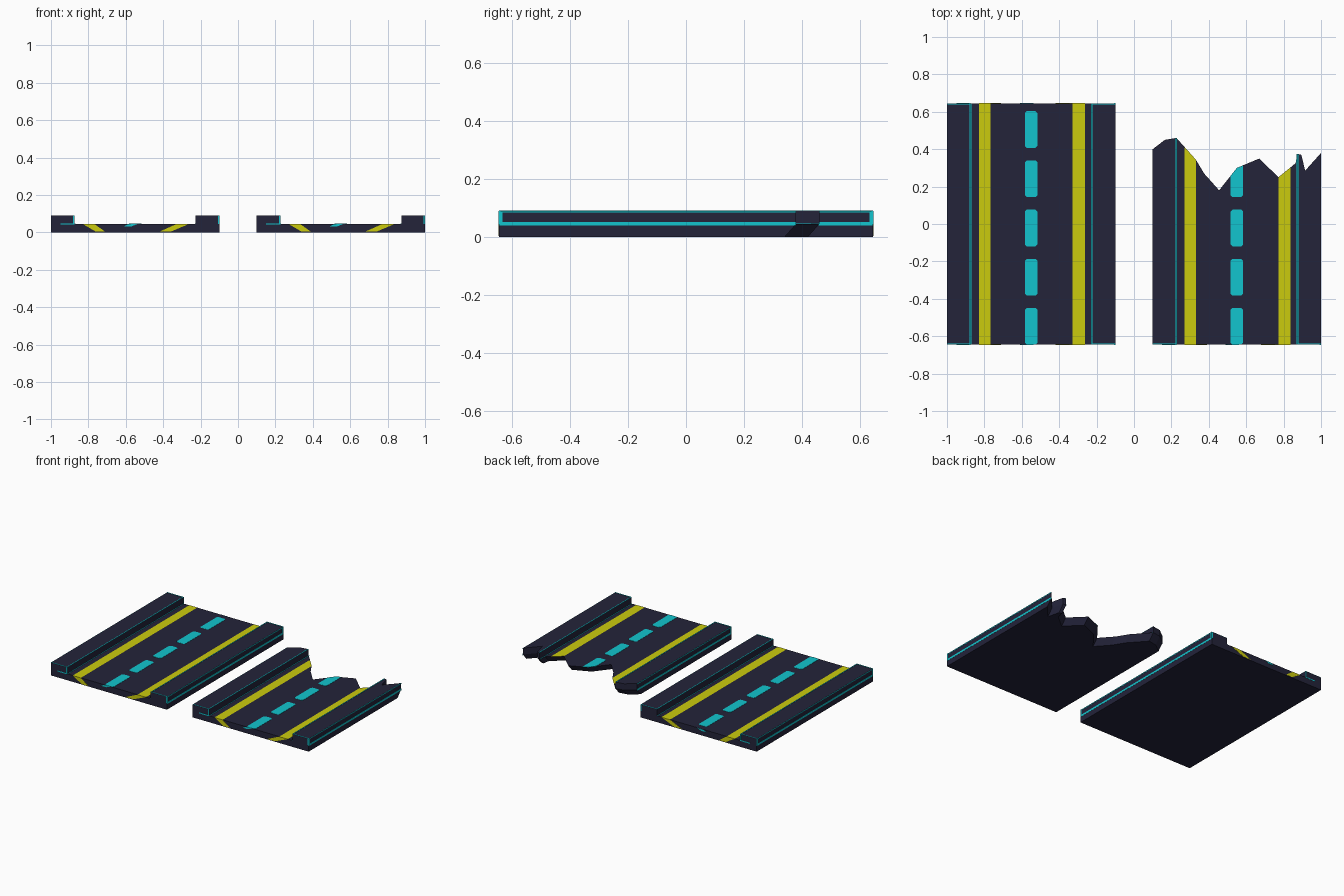
import bpy, bmesh

if "Cube" in bpy.data.objects:
    bpy.data.objects.remove(bpy.data.objects["Cube"])

Y0, DECK, TOP, EPS = -0.645, 0.045, 0.09, 0.0015
HALF, CURB = 0.45, 0.323


def material(name, rgb):
    m = bpy.data.materials.new(name)
    m.diffuse_color = (*rgb, 1)
    m.use_nodes = True
    m.node_tree.nodes["Principled BSDF"].inputs["Base Color"].default_value = m.diffuse_color
    return m


DARK = material("dark_navy", (0.017, 0.017, 0.042))
YELLOW = material("yellow_paint", (0.60, 0.60, 0.004))
CYAN = material("cyan_paint", (0.006, 0.56, 0.62))


def finish(bm, name, mats):
    bmesh.ops.remove_doubles(bm, verts=bm.verts, dist=1e-5)
    bmesh.ops.recalc_face_normals(bm, faces=bm.faces)
    me = bpy.data.meshes.new(name)
    bm.to_mesh(me)
    bm.free()
    for m in mats:
        me.materials.append(m)
    ob = bpy.data.objects.new(name, me)
    bpy.context.collection.objects.link(ob)


def quad(bm, pts, mat=0):
    f = bm.faces.new([bm.verts.new(p) for p in pts])
    f.material_index = mat


def plate(bm, pts, push):
    """Thin plate: polygon extruded by a small vector."""
    f = bm.faces.new([bm.verts.new(p) for p in pts])
    r = bmesh.ops.extrude_face_region(bm, geom=[f], use_keep_orig=True)
    bmesh.ops.translate(bm, vec=push, verts=[v for v in r["geom"] if isinstance(v, bmesh.types.BMVert)])


def bar(bm, x0, x1, y0, y1, z0, z1):
    plate(bm, [(x0, y0, z0), (x1, y0, z0), (x1, y1, z0), (x0, y1, z0)], (0, 0, z1 - z0))


def build_road(name, cx, back, undercut):
    """back: (x, y) points of the far end, x relative to the road centre."""
    def edge(x):
        for (xa, ya), (xb, yb) in zip(back, back[1:]):
            if xa <= x <= xb:
                return ya + (yb - ya) * (x - xa) / (xb - xa)
        return back[-1][1]

    # road body, column by column, with raised curbs and painted side stripes
    stripes = [(-0.28, -0.218), (0.222, 0.288)]
    cuts = sorted({p[0] for p in back} | {-CURB, CURB} | {v for s in stripes for v in s})
    bm = bmesh.new()
    for a, b in zip(cuts, cuts[1:]):
        mid = (a + b) / 2
        levels = [0, DECK, TOP] if abs(mid) > CURB else [0, DECK]
        paint = int(any(s[0] < mid < s[1] for s in stripes))

        def P(x, z, far):
            y = edge(x) - (undercut if z == 0 else 0) if far else Y0
            return (cx + x, y, z)
        for z, m in ((0, 0), (levels[-1], paint)):
            quad(bm, [P(a, z, 0), P(b, z, 0), P(b, z, 1), P(a, z, 1)], m)
        for z, w in zip(levels, levels[1:]):
            for far in (0, 1):
                quad(bm, [P(a, z, far), P(b, z, far), P(b, w, far), P(a, w, far)])
            for x in (a, b):
                if abs(x) == HALF or (abs(x) == CURB and z == DECK and len(levels) == 3):
                    quad(bm, [P(x, z, 0), P(x, z, 1), P(x, w, 1), P(x, w, 0)])
    finish(bm, name + "_body", [DARK, YELLOW])

    # centre dashes with clipped corners
    bm = bmesh.new()
    w, c = 0.033, 0.01
    for i in range(5):
        y0 = max(-0.45 - 0.197 + i * 0.2635, Y0)
        y1 = y0 + 0.197
        if y0 > edge(0):
            continue
        xs = [-w, -w + c] + [x for x, _ in back if abs(x) < w - c] + [w - c, w]
        far = [(x, min(y1 - (c if abs(x) == w else 0), edge(x))) for x in xs]
        pts = [(-w, y0 + c), (-w + c, y0), (w - c, y0), (w, y0 + c)] + far[::-1]
        plate(bm, [(cx + x, y, DECK) for x, y in pts], (0, 0, EPS))
    ends = [(Y0, -EPS)] + ([] if undercut else [(-Y0, EPS)])
    for y, d in ends:
        plate(bm, [(cx + x, y, z) for x, z in
                   ((-0.035, DECK), (0.012, DECK), (-0.02, 0.032), (-0.06, 0.032))], (0, d, 0))
    finish(bm, name + "_centre_dashes", [CYAN])

    # yellow stripes running slanted down the clean ends
    bm = bmesh.new()
    for y, d in ends:
        for t0, t1, b0, b1 in ((-0.28, -0.218, -0.16, -0.21), (0.222, 0.288, 0.19, 0.13)):
            if b0 > 0:
                t0, t1, b0, b1 = t0, t1, b0, b1
            plate(bm, [(cx + t0, y, DECK), (cx + t1, y, DECK),
                       (cx + max(b0, b1), y, 0.004), (cx + min(b0, b1), y, 0.004)], (0, d, 0))
    finish(bm, name + "_end_stripes", [YELLOW])

    # thin cyan trim lines around the curbs
    bm = bmesh.new()
    for s in (-1, 1):
        def side(x, y0, y1, z0, z1):
            xs = sorted((cx + s * x, cx + s * x + s * EPS))
            bar(bm, xs[0], xs[1], y0, y1, z0, z1)
        ye, yi = edge(s * HALF), edge(s * CURB)
        side(HALF - 0.0005, Y0, ye, 0.039, 0.052)
        side(HALF - 0.0005, Y0, ye, 0.084, TOP)
        side(HALF - 0.0005, Y0, Y0 + 0.012, 0.05, 0.086)
        if not undercut:
            side(HALF - 0.0005, ye - 0.012, ye, 0.05, 0.086)
        # inner curb edge, on top and at its foot
        xs = sorted((cx + s * CURB, cx + s * (CURB + 0.006)))
        bar(bm, xs[0], xs[1], Y0, yi, TOP, TOP + EPS)
        xs = sorted((cx + s * CURB, cx + s * (CURB - 0.004)))
        bar(bm, xs[0], xs[1], Y0, yi, DECK, DECK + EPS)
        # curb ends
        xs = sorted((cx + s * CURB, cx + s * HALF))
        for y, d in ends:
            k = -1 if d > 0 else 1
            ya, yb = sorted((y, y + k * 0.006))
            bar(bm, xs[0], xs[1], ya, yb, TOP, TOP + EPS)
            yc, yd = sorted((y, y + d))
            u = cx + (-CURB - 0.008 if s < 0 else HALF - 0.008)
            bar(bm, u, u + 0.008, yc, yd, DECK, TOP)
            if s < 0:
                bar(bm, cx - 0.40, cx - CURB, yc, yd, 0.042, 0.049)
    finish(bm, name + "_curb_trim", [CYAN])


build_road("whole_road", -0.55, [(-HALF, -Y0), (HALF, -Y0)], 0)
build_road("broken_road", 0.55, [
    (-0.45, 0.40), (-0.385, 0.45), (-0.323, 0.46), (-0.22, 0.345), (-0.175, 0.27),
    (-0.095, 0.18), (0, 0.30), (0.12, 0.35), (0.222, 0.25), (0.314, 0.325),
    (0.323, 0.375), (0.345, 0.37), (0.365, 0.285), (0.45, 0.38)], 0.04)
